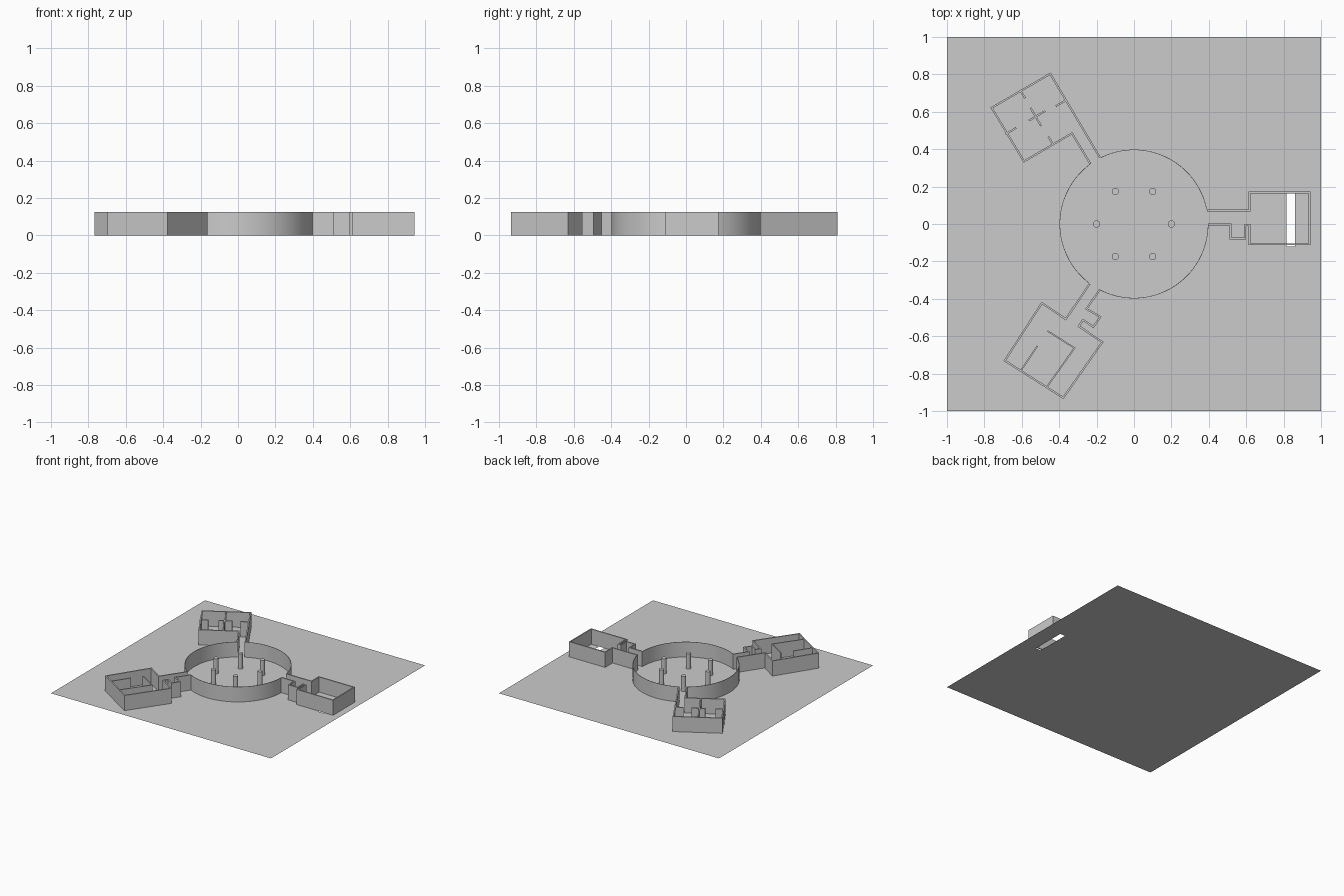
import bpy, bmesh
from math import sin, cos, radians, pi
from mathutils import Vector

if "Cube" in bpy.data.objects:
    bpy.data.objects.remove(bpy.data.objects["Cube"])

H = 0.124   # wall height
T = 0.010   # wall thickness


def finish(bm, name, smooth=False):
    bmesh.ops.recalc_face_normals(bm, faces=bm.faces)
    me = bpy.data.meshes.new(name)
    bm.to_mesh(me)
    bm.free()
    ob = bpy.data.objects.new(name, me)
    bpy.context.collection.objects.link(ob)
    if smooth:
        bpy.ops.object.select_all(action='DESELECT')
        ob.select_set(True)
        bpy.context.view_layer.objects.active = ob
        bpy.ops.object.shade_smooth_by_angle(angle=radians(30))
    return ob


def offset(pts, d):
    """Mitred offset of an open path, positive to the left."""
    pts = [Vector(p) for p in pts]
    nrm = []
    for a, b in zip(pts, pts[1:]):
        t = (b - a).normalized()
        nrm.append(Vector((-t.y, t.x)))
    out = []
    for i, p in enumerate(pts):
        n0, n1 = nrm[max(i - 1, 0)], nrm[min(i, len(nrm) - 1)]
        out.append(p + (n0 + n1) * (d / (1 + n0.dot(n1))))
    return out


def add_wall(bm, pts, t=T, centred=False):
    lo = offset(pts, -t / 2 if centred else 0)
    hi = offset(pts, t / 2 if centred else t)
    rings = [[bm.verts.new((p.x, p.y, z)) for p, z in ((a, 0), (b, 0), (b, H), (a, H))]
             for a, b in zip(lo, hi)]
    for r, s in zip(rings, rings[1:]):
        for k in range(4):
            bm.faces.new((r[k], r[(k + 1) % 4], s[(k + 1) % 4], s[k]))
    bm.faces.new(rings[0])
    bm.faces.new(rings[-1][::-1])


def walls(name, paths, t=T, centred=False, smooth=False):
    bm = bmesh.new()
    for p in paths:
        add_wall(bm, p, t, centred)
    return finish(bm, name, smooth)


# ground sheet with a slot in the east room
bm = bmesh.new()
xs, ys = (-1, 0.815, 0.862, 1), (-1, -0.121, 0.165, 1)
g = [[bm.verts.new((x, y, 0)) for y in ys] for x in xs]
for i in range(3):
    for j in range(3):
        if (i, j) != (1, 1):
            bm.faces.new((g[i][j], g[i + 1][j], g[i + 1][j + 1], g[i][j + 1]))
finish(bm, "ground_sheet")

# round hall wall in three arcs, with gaps for the corridors
R, N = 0.398, 32
arcs = []
for a0, a1 in ((11.1, 116.3), (126.7, 232.8), (243.2, 359.2)):
    ang = [radians(a0 + (a1 - a0) * i / N) for i in range(N + 1)]
    arcs.append([(R * cos(a), R * sin(a)) for a in ang])
walls("round_hall_wall", arcs, t=0.003, smooth=True)

# six pillars in the hall
for k in range(6):
    bm = bmesh.new()
    bmesh.ops.create_cone(bm, cap_ends=True, segments=24, radius1=0.019, radius2=0.019, depth=H)
    bmesh.ops.translate(bm, verts=bm.verts,
                        vec=(0.2 * cos(k * pi / 3), 0.2 * sin(k * pi / 3), H / 2))
    finish(bm, f"pillar_{k + 1}", True)

# east room: corridor, side alcove and room
walls("east_room_walls", [[
    (0.396, -0.007), (0.51, -0.007), (0.51, -0.082), (0.6, -0.082), (0.6, -0.01), (0.613, -0.01),
    (0.613, -0.113), (0.943, -0.113), (0.943, 0.173), (0.613, 0.173), (0.613, 0.077), (0.391, 0.077)]])

# north west room: corridor and four-bay room
walls("north_west_room_walls", [[
    (-0.178, 0.358), (-0.446, 0.81), (-0.768, 0.623), (-0.59, 0.328), (-0.333, 0.478), (-0.237, 0.318)]])
walls("north_west_partitions", [
    [(-0.609, 0.716), (-0.582, 0.672)],
    [(-0.362, 0.663), (-0.418, 0.630)],
    [(-0.686, 0.480), (-0.630, 0.514)],
    [(-0.432, 0.423), (-0.458, 0.467)],
    [(-0.553, 0.621), (-0.497, 0.524)],
    [(-0.475, 0.604), (-0.562, 0.553)]], centred=True)

# south west room: corridor, side alcove and room
walls("south_west_room_walls", [[
    (-0.241, -0.317), (-0.366, -0.502), (-0.494, -0.416), (-0.698, -0.732), (-0.377, -0.936),
    (-0.162, -0.63), (-0.288, -0.545), (-0.271, -0.520), (-0.216, -0.557), (-0.173, -0.495),
    (-0.247, -0.452), (-0.178, -0.353)]])
walls("south_west_partitions", [
    [(-0.462, -0.572), (-0.318, -0.663), (-0.468, -0.874)],
    [(-0.516, -0.652), (-0.607, -0.786)]], t=0.008, centred=True)
